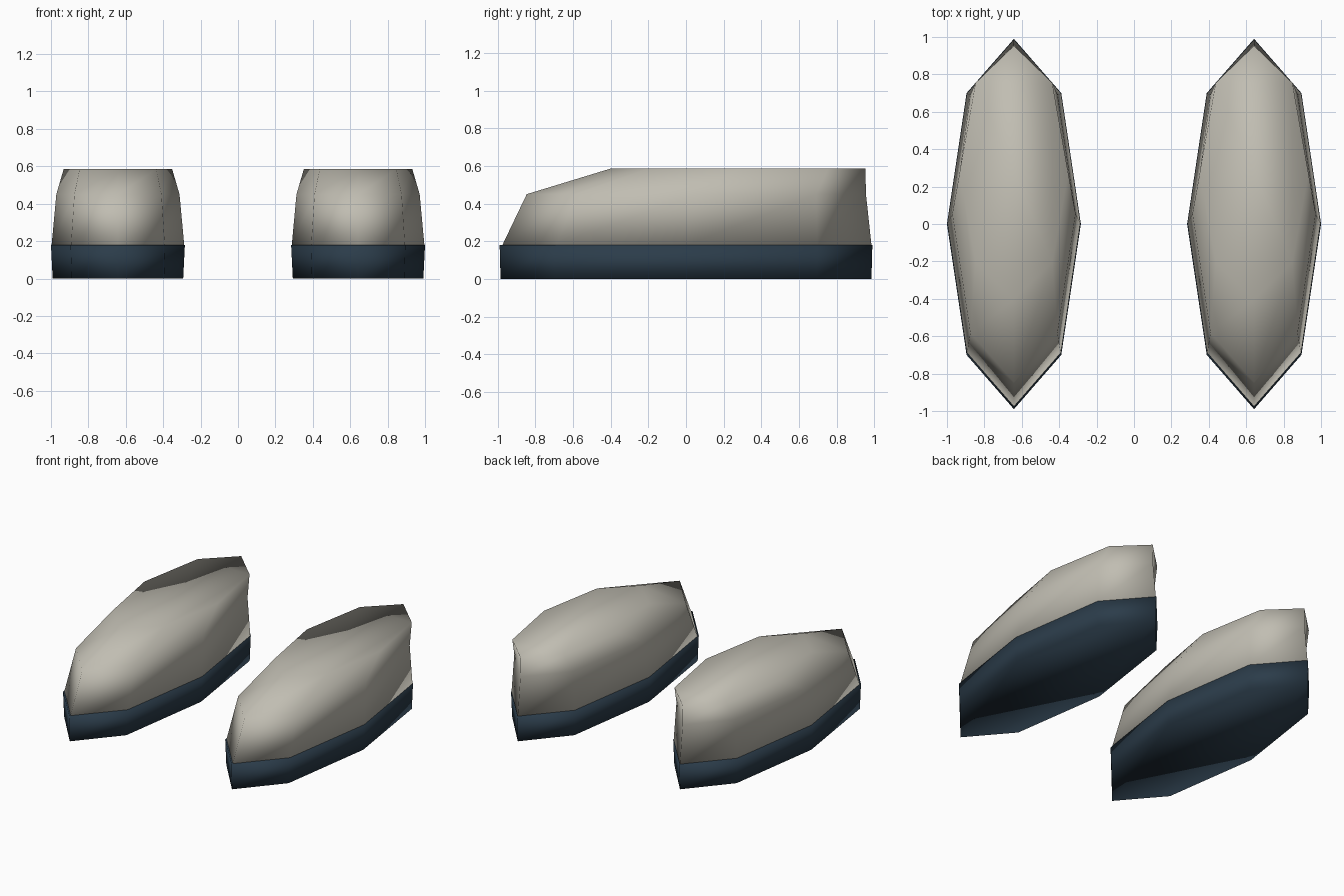
import bpy
import bmesh
from math import sin, cos, tau

cube = bpy.data.objects.get("Cube")
if cube:
    bpy.data.objects.remove(cube, do_unlink=True)

SIDES = 8
HALF_WIDTH, HALF_LENGTH, FOOT_X = 0.358, 0.99, 0.642


def make_material(name, color):
    mat = bpy.data.materials.new(name)
    mat.use_nodes = True
    mat.diffuse_color = color
    mat.node_tree.nodes["Principled BSDF"].inputs["Base Color"].default_value = color
    return mat


def loft(name, rings, x, mat):
    """Loft octagonal rings given as (height, width scale, length scale, y shift)."""
    bm = bmesh.new()
    loops = []
    for z, sx, sy, shift in rings:
        loops.append([bm.verts.new((HALF_WIDTH * sx * cos(tau * i / SIDES),
                                    HALF_LENGTH * sy * sin(tau * i / SIDES) + shift, z))
                      for i in range(SIDES)])
    for low, high in zip(loops, loops[1:]):
        for i in range(SIDES):
            j = (i + 1) % SIDES
            bm.faces.new((low[i], low[j], high[j], high[i]))
    bm.faces.new(loops[0][::-1])
    bm.faces.new(loops[-1])
    bmesh.ops.recalc_face_normals(bm, faces=bm.faces)
    for face in bm.faces:
        face.smooth = True
    mesh = bpy.data.meshes.new(name)
    bm.to_mesh(mesh)
    bm.free()
    mesh.materials.append(mat)
    obj = bpy.data.objects.new(name, mesh)
    obj.location.x = x
    bpy.context.collection.objects.link(obj)
    return obj


cream = make_material("warm_grey", (0.53, 0.51, 0.445, 1))
navy = make_material("dark_navy", (0.024, 0.045, 0.068, 1))

# Sole flares slightly upward
sole_rings = [(0, 0.975, 0.995, 0), (0.18, 1, 1, 0)]
# Upper leans back from the toe to the heel
upper_rings = [(0.18, 0.99, 0.99, 0.005),
               (0.45, 0.92, 0.91, 0.055),
               (0.585, 0.81, 0.685, 0.275)]

for side, sign in (("left", 1), ("right", -1)):
    loft(side + "_sole", sole_rings, sign * FOOT_X, navy)
    loft(side + "_upper", upper_rings, sign * FOOT_X, cream)
